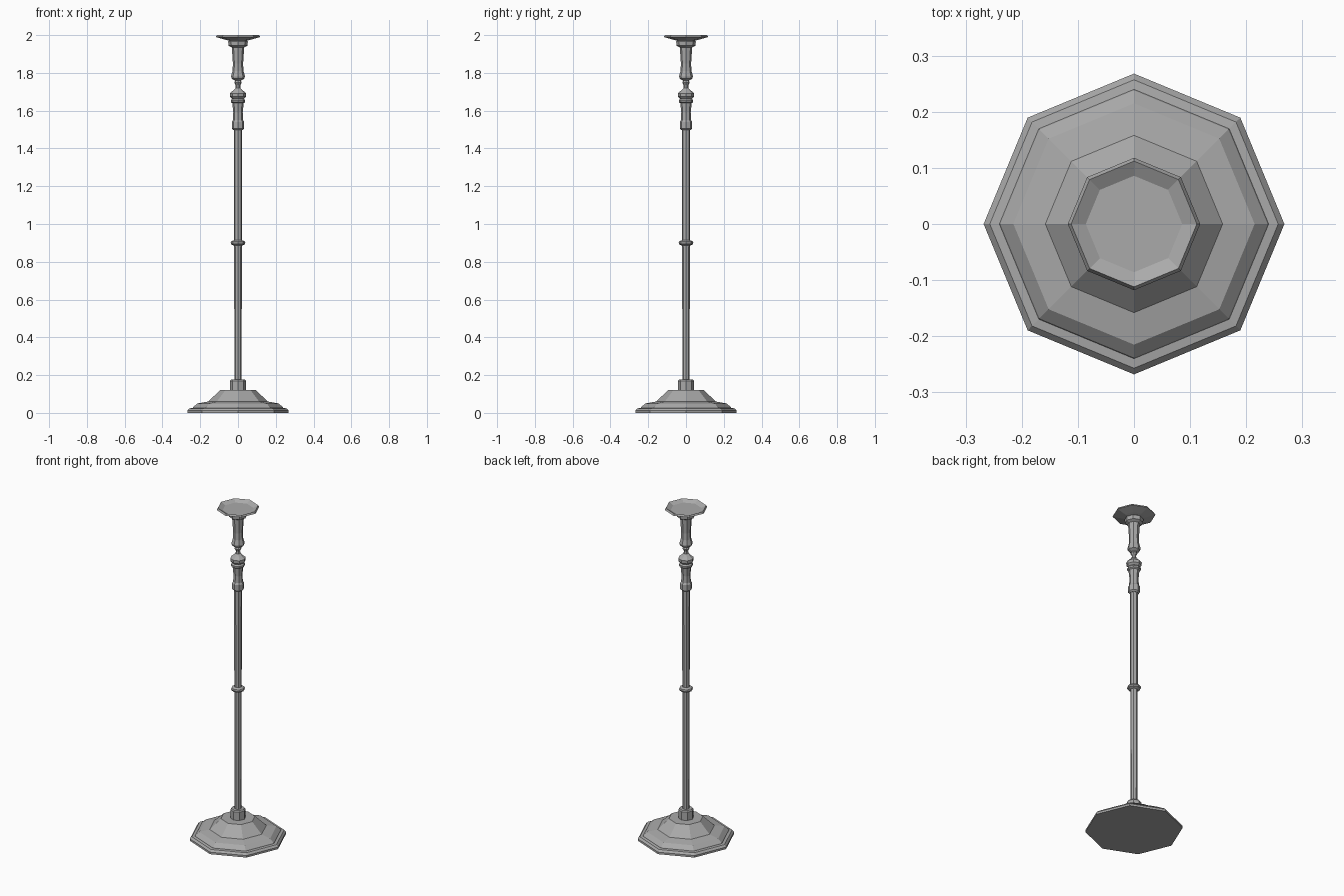
import bpy, bmesh, math

cube = bpy.data.objects.get("Cube")
if cube:
    bpy.data.objects.remove(cube)

SIDES = 8

grey = bpy.data.materials.new("plain grey metal")
grey.use_nodes = True
colour = (0.4, 0.4, 0.4, 1)
grey.diffuse_color = colour
grey.node_tree.nodes["Principled BSDF"].inputs["Base Color"].default_value = colour


def turned(name, profile):
    """Turn a (radius, height) profile into a closed eight-sided part."""
    bm = bmesh.new()
    rings = []
    for r, z in profile:
        rings.append([bm.verts.new((r * math.cos(a), r * math.sin(a), z))
                      for a in (i * math.tau / SIDES for i in range(SIDES))])
    for low, high in zip(rings, rings[1:]):
        for i in range(SIDES):
            j = (i + 1) % SIDES
            bm.faces.new((low[i], low[j], high[j], high[i]))
    bm.faces.new(rings[0][::-1])
    bm.faces.new(rings[-1])
    mesh = bpy.data.meshes.new(name)
    bm.to_mesh(mesh)
    bm.free()
    mesh.materials.append(grey)
    obj = bpy.data.objects.new(name, mesh)
    bpy.context.collection.objects.link(obj)


# Stepped foot
turned("base", [(.268, 0), (.268, .012), (.257, .024), (.24, .026), (.238, .03),
                (.215, .05), (.158, .06), (.095, .12)])
turned("base_socket", [(.042, .118), (.042, .17), (.036, .177)])

# Long pole with its middle ring
turned("pole", [(.019, .17), (.022, 1.51)])
turned("middle_ring", [(.022, .886), (.036, .892), (.039, .9), (.036, .908), (.022, .914)])

# Turned upper stem
turned("upper_collar", [(.024, 1.497), (.033, 1.505), (.033, 1.54), (.027, 1.55),
                        (.025, 1.59), (.03, 1.64)])
turned("lower_bead", [(.028, 1.638), (.038, 1.645), (.038, 1.655), (.03, 1.664)])
turned("upper_bead", [(.03, 1.662), (.042, 1.674), (.043, 1.692), (.028, 1.705),
                      (.013, 1.72), (.012, 1.735), (.02, 1.75), (.014, 1.762)])

# Candle cup and tray
turned("cup", [(.014, 1.758), (.034, 1.77), (.037, 1.782), (.029, 1.81),
               (.027, 1.85), (.033, 1.935), (.05, 1.944), (.052, 1.966), (.045, 1.972)])
turned("tray", [(.045, 1.97), (.065, 1.975), (.118, 1.99), (.112, 2.0),
                (.086, 1.986)])
